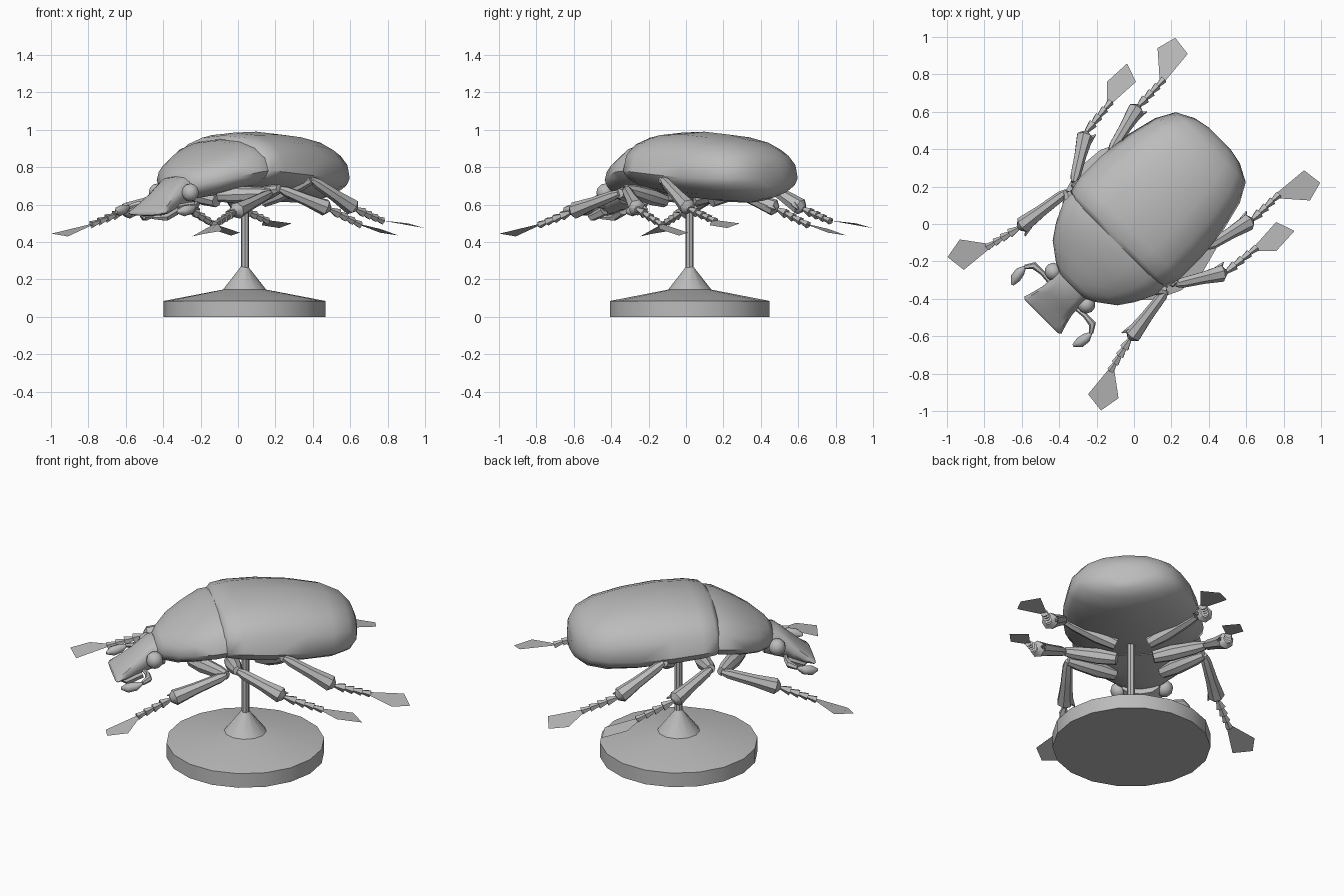
import bpy, bmesh, math
from mathutils import Vector

if "Cube" in bpy.data.objects:
    bpy.data.objects.remove(bpy.data.objects["Cube"])

R2 = math.sqrt(0.5)
grey = bpy.data.materials.new("warm_grey")
grey.diffuse_color = (0.5, 0.5, 0.5, 1)
grey.use_nodes = True
grey.node_tree.nodes["Principled BSDF"].inputs["Base Color"].default_value = grey.diffuse_color


def place(u, v, z):
    """Insect frame (u forward, v sideways) to world; it faces the -x -y diagonal."""
    return Vector(((v - u) * R2, -(u + v) * R2, z))


def finish(name, bm, angle=50):
    if len(bm.faces) > 2:
        bmesh.ops.recalc_face_normals(bm, faces=bm.faces)
    mesh = bpy.data.meshes.new(name)
    bm.to_mesh(mesh)
    bm.free()
    mesh.materials.append(grey)
    ob = bpy.data.objects.new(name, mesh)
    bpy.context.collection.objects.link(ob)
    bpy.ops.object.select_all(action='DESELECT')
    ob.select_set(True)
    bpy.context.view_layer.objects.active = ob
    bpy.ops.object.shade_smooth_by_angle(angle=math.radians(angle))


def skin(bm, rings):
    """Join rings of points into a closed skin."""
    loops = [[bm.verts.new(p) for p in r] for r in rings]
    n = len(loops[0])
    for a, b in zip(loops, loops[1:]):
        for i in range(n):
            j = (i + 1) % n
            bm.faces.new((a[i], a[j], b[j], b[i]))
    bm.faces.new(loops[0])
    bm.faces.new(loops[-1])


def shell(name, stations, top_pow, low_pow, n=16):
    """Loft of stations (u, half width, top z, widest z, bottom z)."""
    bm = bmesh.new()
    rings = []
    for u, w, zt, zw, zb in stations:
        ring = []
        for i in range(n):
            c, s = math.cos(2 * math.pi * i / n), math.sin(2 * math.pi * i / n)
            p = top_pow if s >= -1e-6 else low_pow
            v = w * math.copysign(abs(c) ** p, c)
            h = abs(s) ** p
            ring.append(place(u, v, zw + h * ((zt - zw) if s >= 0 else (zb - zw))))
        rings.append(ring)
    skin(bm, rings)
    finish(name, bm)


def tube(bm, pts, radii, n=6):
    """Tapered limb through points, with one radius per point."""
    pts = [Vector(p) for p in pts]
    rings = []
    for i, p in enumerate(pts):
        d = (pts[min(i + 1, len(pts) - 1)] - pts[max(i - 1, 0)]).normalized()
        side = d.cross(Vector((0, 0, 1))).normalized()
        up = side.cross(d)
        rings.append([p + radii[i] * (side * math.cos(2 * math.pi * k / n)
                                      + up * math.sin(2 * math.pi * k / n)) for k in range(n)])
    skin(bm, rings)


def lathe(name, profile, cx, cy, n):
    bm = bmesh.new()
    skin(bm, [[Vector((cx + r * math.cos(2 * math.pi * k / n),
                       cy + r * math.sin(2 * math.pi * k / n), z)) for k in range(n)]
              for r, z in profile])
    finish(name, bm, 35)


# Display stand
lathe("stand_base", [(0.433, 0), (0.433, 0.085), (0.12, 0.145)], 0.035, 0.02, 18)
lathe("stand_cone", [(0.12, 0.14), (0.03, 0.255), (0.02, 0.27)], 0.035, 0.02, 12)
lathe("stand_pole", [(0.022, 0.2), (0.022, 0.68)], 0.037, 0.018, 8)

# Wing cases, thorax shield and head
shell("wing_cases", [
    (0.135, 0.33, 0.95, 0.78, 0.68), (0.11, 0.365, 0.97, 0.78, 0.67),
    (0.03, 0.38, 0.985, 0.775, 0.65), (-0.14, 0.38, 0.99, 0.76, 0.63),
    (-0.32, 0.36, 0.975, 0.745, 0.615), (-0.48, 0.32, 0.945, 0.74, 0.61),
    (-0.58, 0.265, 0.90, 0.74, 0.63), (-0.63, 0.17, 0.85, 0.74, 0.66),
    (-0.648, 0.08, 0.80, 0.74, 0.69)], 0.85, 1.15)
shell("thorax_shield", [
    (0.12, 0.35, 0.95, 0.78, 0.67), (0.18, 0.352, 0.94, 0.775, 0.66),
    (0.29, 0.30, 0.885, 0.75, 0.64), (0.37, 0.245, 0.84, 0.73, 0.63),
    (0.44, 0.15, 0.79, 0.71, 0.63), (0.47, 0.09, 0.76, 0.70, 0.64)], 0.9, 1.1)
shell("head", [
    (0.42, 0.11, 0.76, 0.68, 0.60), (0.50, 0.105, 0.745, 0.67, 0.57),
    (0.58, 0.11, 0.675, 0.61, 0.55), (0.64, 0.125, 0.62, 0.575, 0.54),
    (0.69, 0.14, 0.575, 0.555, 0.54), (0.70, 0.125, 0.565, 0.555, 0.545)], 0.7, 0.8, 12)

# Eyes and clubbed antennae
bm = bmesh.new()
for s in (-1, 1):
    eye = bmesh.ops.create_uvsphere(bm, u_segments=10, v_segments=6, radius=0.048)
    bmesh.ops.translate(bm, verts=eye["verts"], vec=place(0.485, 0.125 * s, 0.665))
finish("eyes", bm)

bm = bmesh.new()
for s in (-1, 1):
    tube(bm, [place(0.54, 0.08 * s, 0.59), place(0.53, 0.16 * s, 0.60),
              place(0.535, 0.22 * s, 0.60), place(0.575, 0.25 * s, 0.59)],
         [0.012, 0.014, 0.02, 0.012])
    tube(bm, [place(0.575, 0.25 * s, 0.59), place(0.61, 0.25 * s, 0.575),
              place(0.655, 0.243 * s, 0.565), place(0.69, 0.23 * s, 0.56)],
         [0.008, 0.026, 0.028, 0.008], 8)
finish("antennae", bm)

# Small jaws under the head
bm = bmesh.new()
for s in (-1, 1):
    tube(bm, [place(0.55, 0.07 * s, 0.57), place(0.63, 0.08 * s, 0.535),
              place(0.68, 0.03 * s, 0.53)], [0.03, 0.025, 0.008])
finish("jaws", bm)

# Legs: hip, knee, ankle, toe base, then three outer corners of the flat foot
legs = {
    "front": [(0.28, 0.13, 0.65), (0.13, 0.375, 0.66), (0.45, 0.42, 0.56), (0.635, 0.465, 0.495),
              (0.717, 0.60, 0.46), (0.83, 0.58, 0.445), (0.817, 0.47, 0.43)],
    "middle": [(0.06, 0.10, 0.62), (0.07, 0.385, 0.685), (-0.165, 0.53, 0.575), (-0.365, 0.55, 0.495),
               (-0.436, 0.64, 0.47), (-0.58, 0.633, 0.435), (-0.545, 0.53, 0.45)],
    "rear": [(-0.10, 0.09, 0.62), (-0.19, 0.365, 0.735), (-0.46, 0.43, 0.575), (-0.65, 0.435, 0.515),
             (-0.846, 0.44, 0.50), (-0.86, 0.548, 0.475), (-0.754, 0.576, 0.49)],
}
for name, pts in legs.items():
    limb, foot = bmesh.new(), bmesh.new()
    for s in (-1, 1):
        hip, knee, ankle, toe, *corners = [place(u, v * s, z) for u, v, z in pts]
        # thigh
        tube(limb, [hip, hip.lerp(knee, 0.35), hip.lerp(knee, 0.8), knee],
             [0.035, 0.045, 0.036, 0.025], 8)
        # shin, flared at the ankle with a spur
        tube(limb, [knee, knee.lerp(ankle, 0.12), knee.lerp(ankle, 0.55),
                    knee.lerp(ankle, 0.92), ankle], [0.016, 0.028, 0.034, 0.046, 0.018], 7)
        out = (ankle - knee).normalized()
        spur = out.cross(Vector((0, 0, s if name == "front" else -s))).normalized()
        tube(limb, [knee.lerp(ankle, 0.85) + spur * 0.025, ankle + spur * 0.055], [0.022, 0.003], 5)
        # four flared toe joints
        for k in range(4):
            a, b = ankle.lerp(toe, k / 4 - 0.03), ankle.lerp(toe, (k + 1) / 4 + 0.04)
            tube(limb, [a, b], [0.009, 0.027 - 0.002 * k], 5)
        # thin flat foot
        across = (corners[0] - corners[2]).normalized() * 0.015
        foot.faces.new([foot.verts.new(p) for p in (toe - across, toe + across, *corners)])
    finish(name + "_legs", limb, 40)
    finish(name + "_feet", foot)
